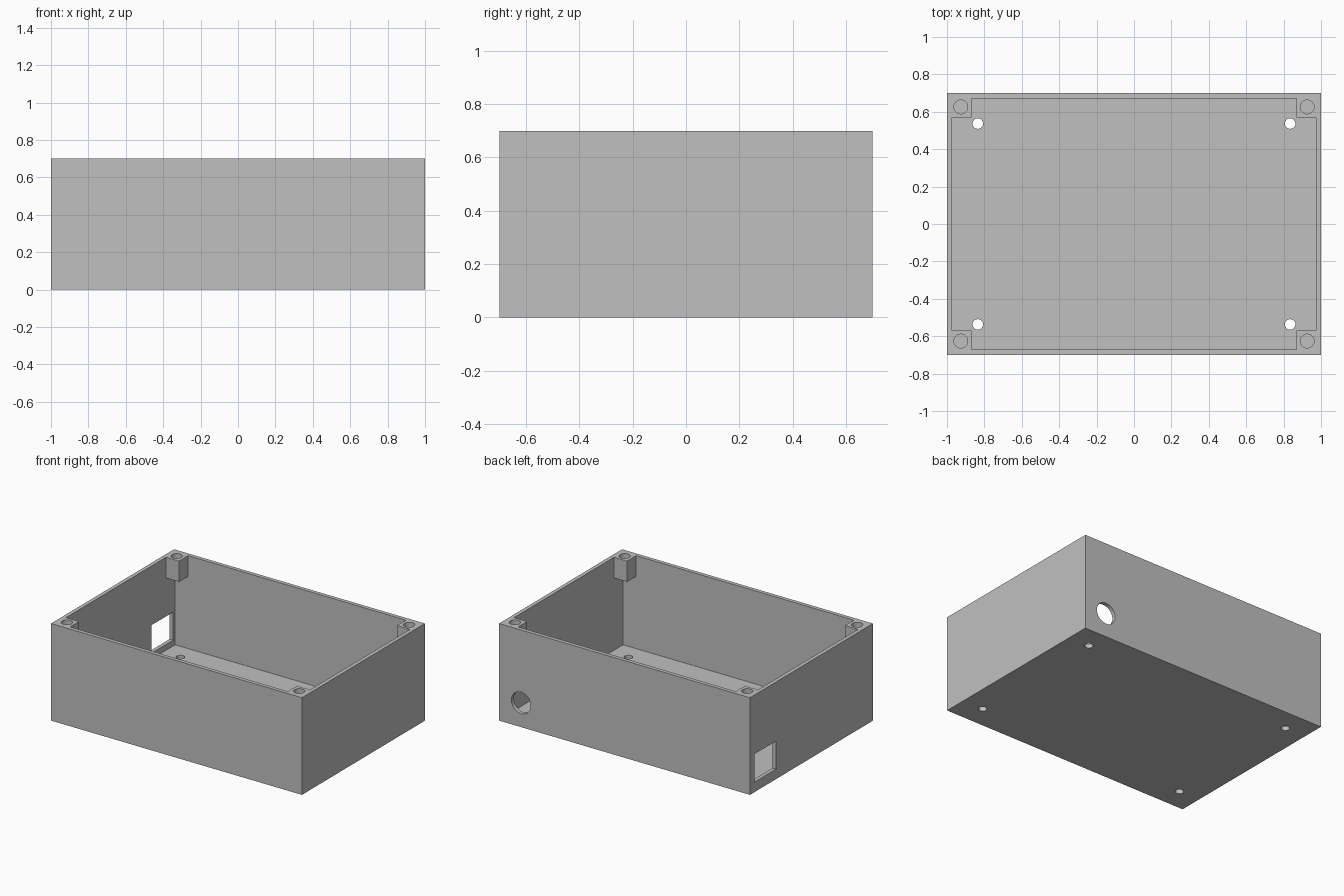
import bpy
from math import pi

default = bpy.data.objects.get("Cube")
if default:
    bpy.data.objects.remove(default, do_unlink=True)

# Overall sizes
HX, HY, HEIGHT = 1.0, 0.7, 0.7
WALL, FLOOR = 0.028, 0.03
POST_BOTTOM = 0.55
CORNERS = [(sx, sy) for sx in (-1, 1) for sy in (-1, 1)]

grey = bpy.data.materials.new("light grey plastic")
grey.use_nodes = True
colour = (0.53, 0.53, 0.53, 1)
grey.diffuse_color = colour
grey.node_tree.nodes["Principled BSDF"].inputs["Base Color"].default_value = colour


def block(name, low, high):
    """Box between two opposite corners."""
    centre = [(a + b) / 2 for a, b in zip(low, high)]
    bpy.ops.mesh.primitive_cube_add(size=1, location=centre)
    ob = bpy.context.object
    ob.name = name
    ob.scale = [b - a for a, b in zip(low, high)]
    bpy.ops.object.transform_apply(location=True, rotation=True, scale=True)
    ob.data.materials.append(grey)
    return ob


def rod(name, radius, depth, centre, rotation=(0, 0, 0)):
    """Round cutter."""
    bpy.ops.mesh.primitive_cylinder_add(vertices=48, radius=radius, depth=depth,
                                        location=centre, rotation=rotation)
    ob = bpy.context.object
    ob.name = name
    bpy.ops.object.transform_apply(location=True, rotation=True, scale=True)
    ob.data.materials.append(grey)
    return ob


def combine(target, tool, operation):
    """Apply a boolean and discard the tool."""
    mod = target.modifiers.new(tool.name, "BOOLEAN")
    mod.operation = operation
    mod.solver = "EXACT"
    mod.object = tool
    bpy.context.view_layer.objects.active = target
    bpy.ops.object.modifier_apply(modifier=mod.name)
    bpy.data.objects.remove(tool, do_unlink=True)


# Open-topped shell
case = block("enclosure_box", (-HX, -HY, 0), (HX, HY, HEIGHT))
combine(case, block("cavity", (WALL - HX, WALL - HY, FLOOR),
                    (HX - WALL, HY - WALL, HEIGHT + 0.2)), "DIFFERENCE")

# Screw posts hanging in the top corners, rooted in the walls
for sx, sy in CORNERS:
    xs = sorted((sx * 0.868, sx * 0.985))
    ys = sorted((sy * 0.57, sy * 0.685))
    combine(case, block("screw_post", (xs[0], ys[0], POST_BOTTOM),
                        (xs[1], ys[1], HEIGHT)), "UNION")

# Screw holes in the posts and mounting holes in the floor
for sx, sy in CORNERS:
    combine(case, rod("screw_hole", 0.037, 0.3,
                      (sx * 0.926, sy * 0.626, HEIGHT - 0.1)), "DIFFERENCE")
    combine(case, rod("mounting_hole", 0.028, 0.2,
                      (sx * 0.835, sy * 0.537, 0)), "DIFFERENCE")

# Round cable hole in the back wall
combine(case, rod("cable_hole", 0.077, 0.2, (0.825, HY, 0.175), (pi / 2, 0, 0)),
        "DIFFERENCE")

# Square socket opening in the side wall
combine(case, block("socket_opening", (-HX - 0.1, 0.405, 0.072),
                    (-HX + 0.1, 0.648, 0.274)), "DIFFERENCE")

# Smooth hole walls, crisp box edges
bpy.ops.object.select_all(action="DESELECT")
case.select_set(True)
bpy.context.view_layer.objects.active = case
bpy.ops.object.shade_smooth_by_angle(angle=pi / 6)
